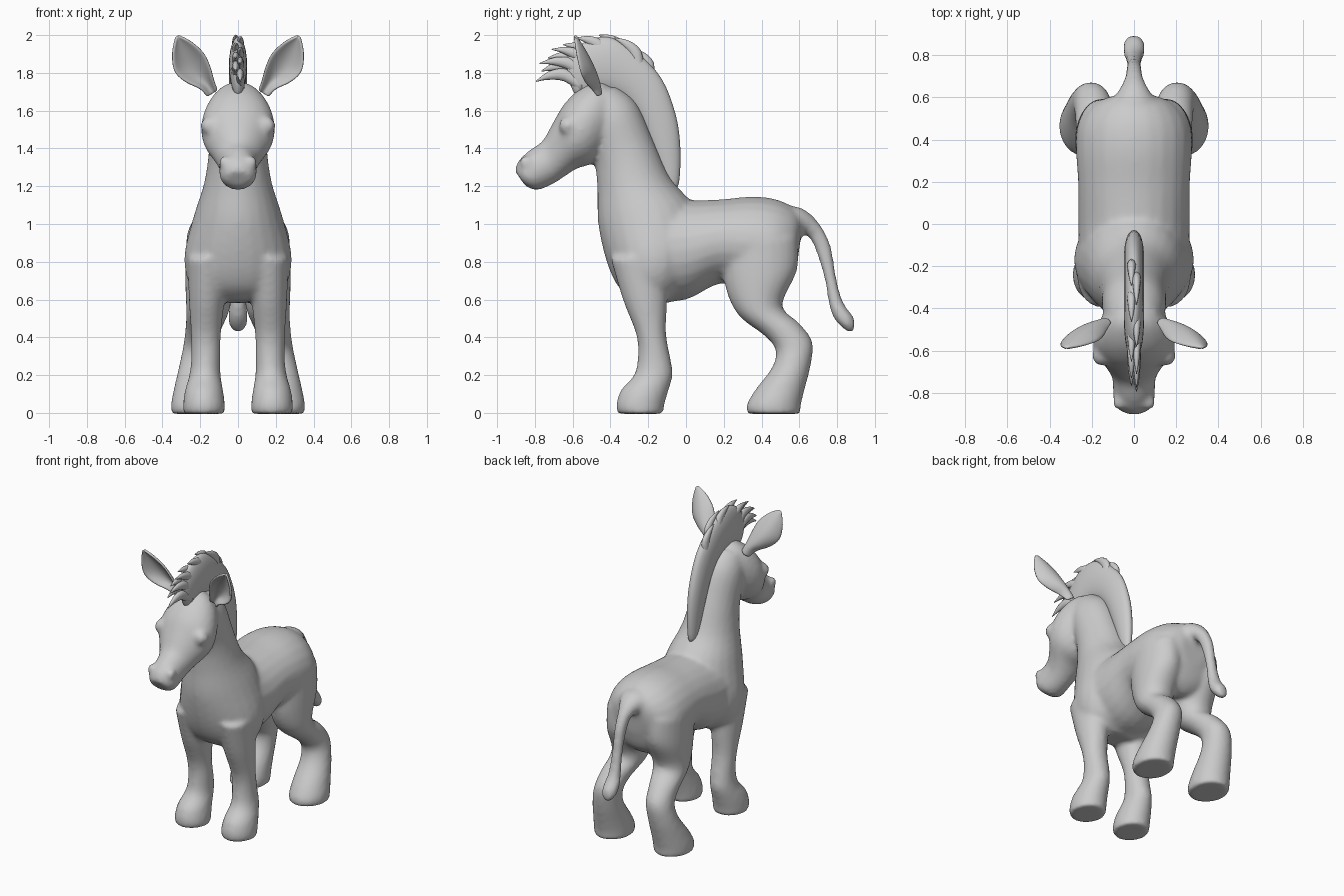
import bpy, bmesh, math
from mathutils import Vector, Matrix


def spline(rows, steps):
    """Catmull-Rom interpolation of rows of numbers."""
    out = []
    for i in range(len(rows) - 1):
        a, b, c, d = (rows[max(0, min(len(rows) - 1, i + k))] for k in (-1, 0, 1, 2))
        for j in range(steps):
            t = j / steps
            out.append([0.5 * (2 * q + (r - p) * t + (2 * p - 5 * q + 4 * r - s) * t * t
                               + (3 * q - p - 3 * r + s) * t ** 3)
                        for p, q, r, s in zip(a, b, c, d)])
    return out + [list(rows[-1])]


def tube(bm, sections, side=1, n=24, steps=4):
    """Loft ellipses; section = side-view edge (y,z), opposite edge (y,z), centre x, half width."""
    rings = []
    for y1, z1, y2, z2, cx, rx in spline(sections, steps):
        c = Vector((cx * side, (y1 + y2) / 2, (z1 + z2) / 2))
        a = Vector((0, (y1 - y2) / 2, (z1 - z2) / 2))
        b = Vector((max(rx, 0.002), 0, 0))
        rings.append([bm.verts.new(c + a * math.cos(k * math.tau / n) + b * math.sin(k * math.tau / n))
                      for k in range(n)])
    faces = [bm.faces.new(rings[0]), bm.faces.new(rings[-1])]
    for r, s in zip(rings, rings[1:]):
        faces += [bm.faces.new((r[k], r[(k + 1) % n], s[(k + 1) % n], s[k])) for k in range(n)]
    bmesh.ops.recalc_face_normals(bm, faces=faces)


def finish(bm, name):
    me = bpy.data.meshes.new(name)
    bm.to_mesh(me)
    bm.free()
    for p in me.polygons:
        p.use_smooth = True
    ob = bpy.data.objects.new(name, me)
    bpy.context.collection.objects.link(ob)
    return ob


def remesh(ob, voxel, smooth):
    m = ob.modifiers.new("fuse", 'REMESH')
    m.mode, m.voxel_size, m.use_smooth_shade = 'VOXEL', voxel, True
    m = ob.modifiers.new("soften", 'SMOOTH')
    m.factor, m.iterations = 0.5, smooth


torso = [(-.36, .74, -.36, 1.0, 0, .16), (-.2, .6, -.2, 1.13, 0, .25), (0, .6, 0, 1.125, 0, .265),
         (.18, .685, .18, 1.13, 0, .265), (.35, .65, .35, 1.145, 0, .275),
         (.47, .62, .48, 1.13, 0, .265), (.55, .68, .58, 1.08, 0, .2), (.59, .8, .62, 1.02, 0, .1)]
neck = [(-.58, 1.6, -.37, 1.73, 0, .12), (-.53, 1.48, -.26, 1.64, 0, .15),
        (-.485, 1.33, -.17, 1.44, 0, .155), (-.47, 1.19, -.08, 1.24, 0, .18),
        (-.465, 1.0, .05, 1.08, 0, .235), (-.42, .8, .08, .85, 0, .285),
        (-.36, .67, 0, .66, 0, .25), (-.28, .6, -.1, .58, 0, .15)]
head = [(-.34, 1.68, -.4, 1.45, 0, .1), (-.45, 1.755, -.47, 1.34, 0, .165),
        (-.56, 1.715, -.52, 1.31, 0, .195), (-.645, 1.635, -.575, 1.295, 0, .185),
        (-.705, 1.535, -.63, 1.26, 0, .14), (-.76, 1.44, -.69, 1.22, 0, .105),
        (-.83, 1.39, -.75, 1.19, 0, .1), (-.89, 1.33, -.8, 1.18, 0, .095),
        (-.905, 1.28, -.85, 1.2, 0, .065)]
tail = [(.5, 1.1, .5, .85, 0, .15), (.61, 1.085, .6, .94, 0, .09), (.7, 1.01, .65, .93, 0, .05),
        (.765, .89, .69, .85, 0, .037), (.795, .72, .735, .7, 0, .035), (.83, .59, .76, .56, 0, .045),
        (.885, .51, .79, .49, 0, .053), (.895, .46, .84, .44, 0, .04), (.885, .43, .87, .425, 0, .015)]
front_leg = [(-.4, .82, -.1, .82, .16, .11), (-.335, .6, -.1, .6, .165, .095),
             (-.265, .42, -.105, .42, .17, .08), (-.255, .3, -.08, .28, .17, .078),
             (-.275, .2, -.07, .2, .175, .083), (-.345, .12, -.095, .11, .18, .102),
             (-.37, .04, -.115, .04, .18, .111), (-.36, -.005, -.12, -.005, .18, .108)]
hind_leg = [(.2, .88, .59, .93, .15, .125), (.205, .68, .59, .76, .15, .13),
            (.275, .52, .51, .57, .16, .115), (.42, .405, .6, .475, .185, .095),
            (.475, .33, .67, .375, .2, .09), (.455, .24, .66, .25, .215, .098),
            (.365, .12, .63, .13, .225, .115), (.32, .04, .61, .05, .23, .125),
            (.325, -.005, .605, -.005, .23, .122)]

# Body: all fleshy parts fused into one skin
bm = bmesh.new()
for part in (torso, neck, head, tail):
    tube(bm, part)
for s in (-1, 1):
    tube(bm, front_leg, s)
    tube(bm, hind_leg, s)
    # eyelid and nostril bulges
    for loc, r in (((.15, -.625, 1.52), .05), ((.065, -.845, 1.325), .038)):
        bmesh.ops.create_uvsphere(bm, u_segments=16, v_segments=10, radius=r,
                                  matrix=Matrix.Translation((loc[0] * s, loc[1], loc[2])))
remesh(finish(bm, "body"), .015, 8)

# Mane: upright crest plus pointed tufts
mane = [(-.08, 1.17, -.065, 1.185, 0, .012), (-.13, 1.26, -.037, 1.22, 0, .03),
        (-.19, 1.42, -.03, 1.4, 0, .042), (-.26, 1.58, -.055, 1.58, 0, .048),
        (-.33, 1.66, -.13, 1.77, 0, .048), (-.41, 1.7, -.26, 1.91, 0, .048),
        (-.47, 1.7, -.39, 1.985, 0, .048), (-.53, 1.68, -.5, 1.98, 0, .045),
        (-.58, 1.68, -.585, 1.93, 0, .036), (-.61, 1.73, -.64, 1.88, 0, .02)]
bm = bmesh.new()
tube(bm, mane)
tufts = [(-.5, 1.78, -.71, 1.925), (-.53, 1.8, -.73, 1.88), (-.52, 1.75, -.775, 1.85),
         (-.55, 1.77, -.765, 1.81), (-.55, 1.73, -.795, 1.755), (-.48, 1.82, -.65, 1.95),
         (-.42, 1.86, -.58, 1.985), (-.33, 1.86, -.46, 2.0), (-.25, 1.8, -.38, 1.985),
         (-.2, 1.75, -.29, 1.93)]
for i, (y, z, ty, tz) in enumerate(tufts):
    d = Vector((ty - y, tz - z))
    nrm = Vector((d.y, -d.x)).normalized()
    rows = []
    for t, w in ((0, .035), (.4, .033), (.75, .022), (1, .003)):
        c = Vector((y, z)) + d * t - nrm * .09 * d.length * math.sin(t * math.pi)
        if nrm.y < 0:
            c += nrm * 0
        p, q = c + nrm * w, c - nrm * w
        if nrm.y > 0:  # arch upward
            c2 = nrm * .3 * d.length * math.sin(t * math.pi)
            p, q = p + c2, q + c2
        rows.append((p.x, p.y, q.x, q.y, .012 * (-1) ** i, w * .65))
    tube(bm, rows, n=10, steps=3)
finish(bm, "mane")

# Ears: cupped leaves; row = centre x, y, z, half width, cup depth
ear = [(.135, -.45, 1.69, .03, .02), (.165, -.46, 1.74, .042, .045), (.21, -.475, 1.79, .075, .06),
       (.258, -.505, 1.855, .092, .055), (.298, -.55, 1.935, .058, .03), (.322, -.588, 1.995, .006, .002)]
across = Vector((.85, 0, -.53))
for s, name in ((1, "ear_left"), (-1, "ear_right")):
    bm = bmesh.new()
    grid = []
    for x, y, z, w, cup in spline(ear, 3):
        row = []
        for k in range(9):
            u = k / 4 - 1
            p = Vector((x, y, z)) + across * w * u + Vector((0, -cup * u * u, 0))
            row.append(bm.verts.new((p.x * s, p.y, p.z)))
        grid.append(row)
    for a, b in zip(grid, grid[1:]):
        for k in range(8):
            bm.faces.new((a[k], a[k + 1], b[k + 1], b[k]))
    bmesh.ops.recalc_face_normals(bm, faces=bm.faces[:])
    ob = finish(bm, name)
    m = ob.modifiers.new("thickness", 'SOLIDIFY')
    m.thickness, m.offset = .016, 0
    m = ob.modifiers.new("round", 'SUBSURF')
    m.levels = m.render_levels = 1
